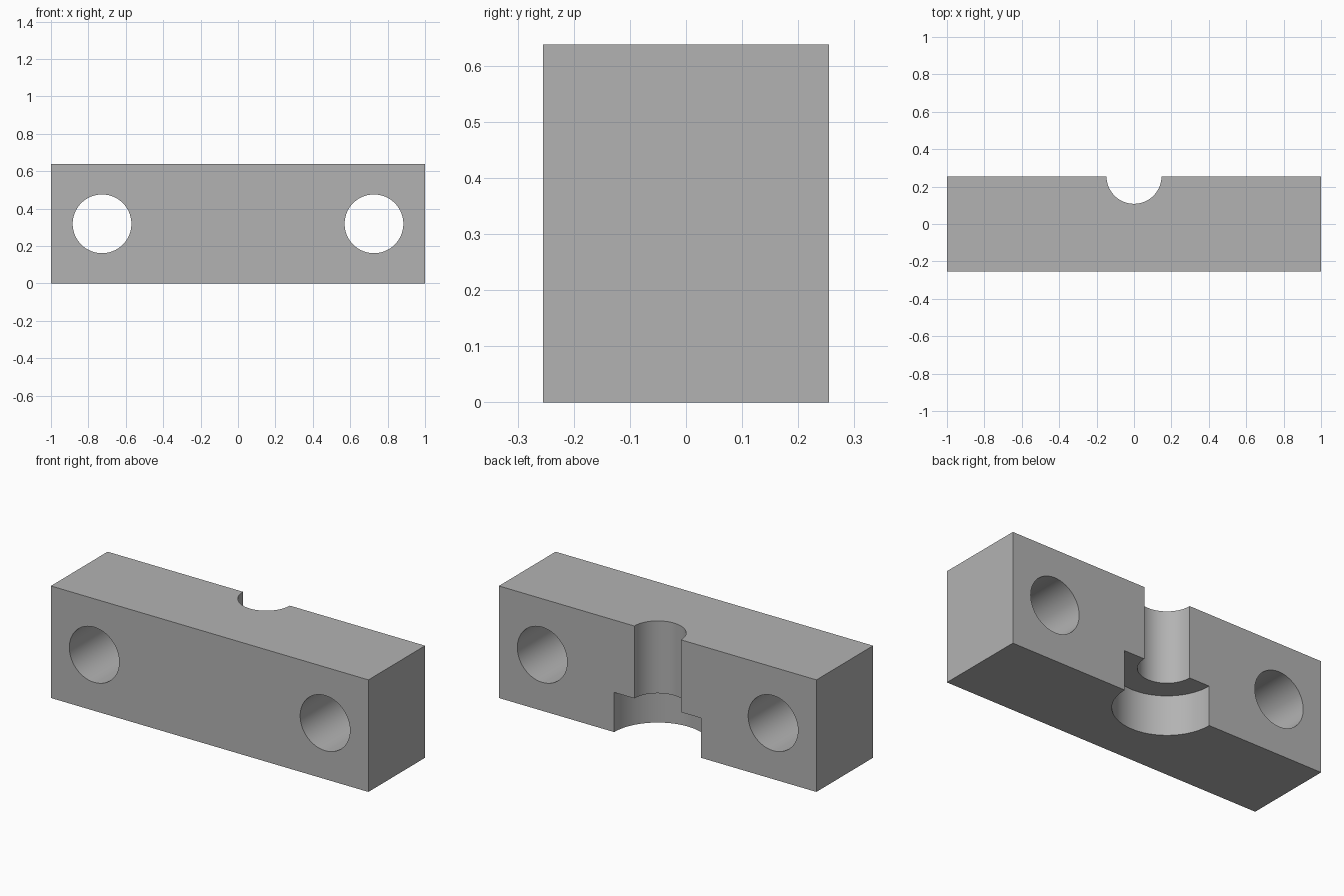
import bpy
import math

cube = bpy.data.objects.get("Cube")
if cube:
    bpy.data.objects.remove(cube, do_unlink=True)

LENGTH, DEPTH, HEIGHT = 2.0, 0.51, 0.638
BACK = DEPTH / 2

# Single grey material
grey = bpy.data.materials.new("plain_grey")
grey.use_nodes = True
colour = (0.45, 0.45, 0.45, 1)
grey.diffuse_color = colour
bsdf = next(n for n in grey.node_tree.nodes if n.type == 'BSDF_PRINCIPLED')
bsdf.inputs["Base Color"].default_value = colour

# Rectangular block
bpy.ops.mesh.primitive_cube_add(size=1, location=(0, 0, HEIGHT / 2))
block = bpy.context.object
block.name = "clamp_block"
block.scale = (LENGTH, DEPTH, HEIGHT)
bpy.ops.object.transform_apply(location=True, rotation=False, scale=True)
block.data.materials.append(grey)


def drill(name, radius, length, location, rotation=(0, 0, 0)):
    """Cut a round hole in the block, then remove the cutter."""
    bpy.ops.mesh.primitive_cylinder_add(vertices=96, radius=radius, depth=length,
                                        location=location, rotation=rotation)
    cutter = bpy.context.object
    cutter.name = name
    cutter.hide_render = True
    cutter.data.materials.append(grey)
    mod = block.modifiers.new(name, 'BOOLEAN')
    mod.operation = 'DIFFERENCE'
    mod.solver = 'EXACT'
    mod.object = cutter
    bpy.ops.object.select_all(action='DESELECT')
    block.select_set(True)
    bpy.context.view_layer.objects.active = block
    bpy.ops.object.modifier_apply(modifier=mod.name)
    bpy.data.objects.remove(cutter, do_unlink=True)


# Bolt holes through the front and back
for side, x in (("left", 0.727), ("right", -0.727)):
    drill(side + "_bolt_hole", 0.157, 1, (x, 0, HEIGHT / 2), (math.pi / 2, 0, 0))

# Half-round channel in the back, with a wider recess at the bottom
RECESS = 0.226
drill("channel", 0.147, 2, (0, BACK, HEIGHT / 2))
drill("bottom_recess", 0.274, 2 * RECESS, (0, BACK, 0))

# Smooth bores with crisp edges
bpy.ops.object.shade_smooth_by_angle(angle=math.radians(30))
